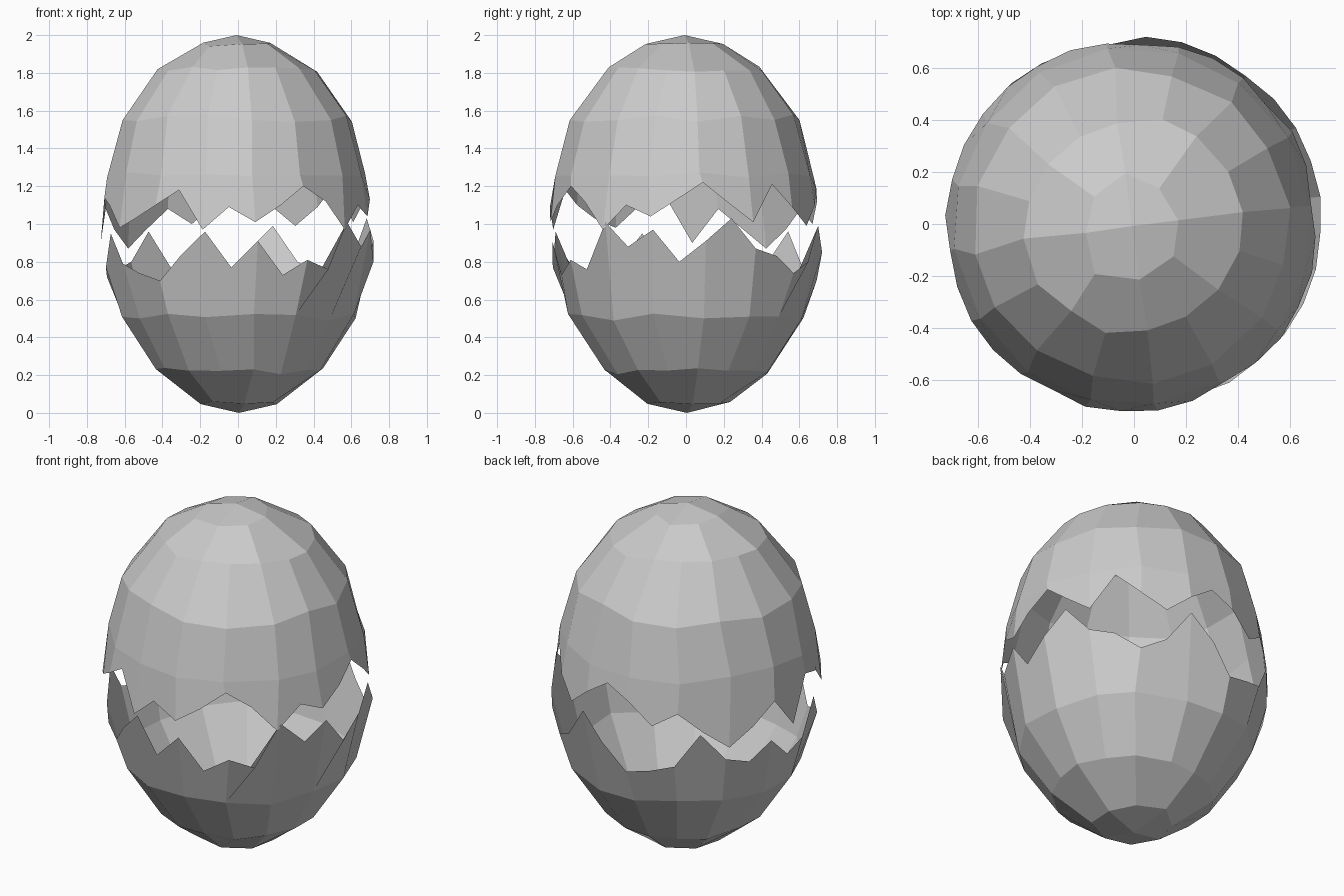
import bpy, bmesh, math, random

random.seed(4)
if "Cube" in bpy.data.objects:
    bpy.data.objects.remove(bpy.data.objects["Cube"])

# One plain shell colour
shell_grey = bpy.data.materials.new("shell_grey")
shell_grey.use_nodes = True
shell_grey.diffuse_color = (0.6, 0.6, 0.6, 1)
shell_grey.node_tree.nodes["Principled BSDF"].inputs["Base Color"].default_value = (0.6, 0.6, 0.6, 1)

# Egg outline as (height, radius), from the base to the tip
OUTLINE = [(0, 0), (0.05, 0.22), (0.2, 0.425), (0.51, 0.63), (0.75, 0.71),
           (0.9, 0.72), (1.08, 0.715), (1.25, 0.69), (1.56, 0.61),
           (1.82, 0.42), (1.95, 0.22), (2, 0)]

# Heights of the broken edges in hundredths, anticlockwise from the left side
TOP_EDGE = [122, 111, 101, 121, 109, 99, 110, 119, 112, 100, 108, 97, 87, 97, 108, 90,
            114, 110, 98, 103, 110, 118, 97, 109, 101, 110, 120, 112, 97, 110, 104, 113]
BOTTOM_EDGE = [91, 103, 87, 83, 74, 80, 99, 85, 70, 73, 77, 96, 80, 76, 85, 72,
               77, 95, 79, 74, 70, 83, 96, 77, 91, 73, 81, 76, 101, 88, 97, 80]


def radius_at(z):
    """Radius of the egg at a height, read off the outline."""
    for (z0, r0), (z1, r1) in zip(OUTLINE, OUTLINE[1:]):
        if z <= z1:
            return r0 + (r1 - r0) * (z - z0) / (z1 - z0)
    return 0


def ring(bm, heights, wobble=0.0):
    """Ring of vertices lying on the egg, one for each height."""
    verts = []
    for i, z in enumerate(heights):
        z += random.uniform(-wobble, wobble)
        angle = math.radians(8) + math.tau * i / len(heights)
        angle += random.uniform(-wobble, wobble) * 2
        r = radius_at(z)
        verts.append(bm.verts.new((r * math.cos(angle), r * math.sin(angle), z)))
    return verts


def bridge(bm, outer, inner):
    """Join two rings; the outer one may have twice as many vertices."""
    step = len(outer) // len(inner)
    for i in range(len(inner)):
        j = (i + 1) % len(inner)
        strip = [outer[(i * step + k) % len(outer)] for k in range(step + 1)]
        bm.faces.new(strip + [inner[j], inner[i]])


def shell_half(name, edge, levels, pole, shift):
    """Open half of the egg, from its broken edge to its pole."""
    bm = bmesh.new()
    outer = ring(bm, [h / 100 for h in edge])
    for z, count, wobble in levels:
        inner = ring(bm, [z] * count, wobble)
        bridge(bm, outer, inner)
        outer = inner
    # Four-sided faces close the pole
    tip = bm.verts.new((0, 0, pole))
    for i in range(0, len(outer), 2):
        bm.faces.new([outer[i], outer[i + 1], outer[(i + 2) % len(outer)], tip])
    bmesh.ops.translate(bm, verts=bm.verts, vec=(shift, shift, 0))
    if pole == 0:
        bmesh.ops.reverse_faces(bm, faces=bm.faces)
    mesh = bpy.data.meshes.new(name)
    bm.to_mesh(mesh)
    bm.free()
    mesh.materials.append(shell_grey)
    bpy.context.collection.objects.link(bpy.data.objects.new(name, mesh))


shell_half("top_shell", TOP_EDGE,
           [(1.26, 16, 0.015), (1.56, 16, 0.02), (1.82, 16, 0.015), (1.95, 8, 0.01)], 2, -0.008)
shell_half("bottom_shell", BOTTOM_EDGE,
           [(0.51, 16, 0.025), (0.22, 16, 0.02), (0.05, 8, 0.01)], 0, 0.005)
